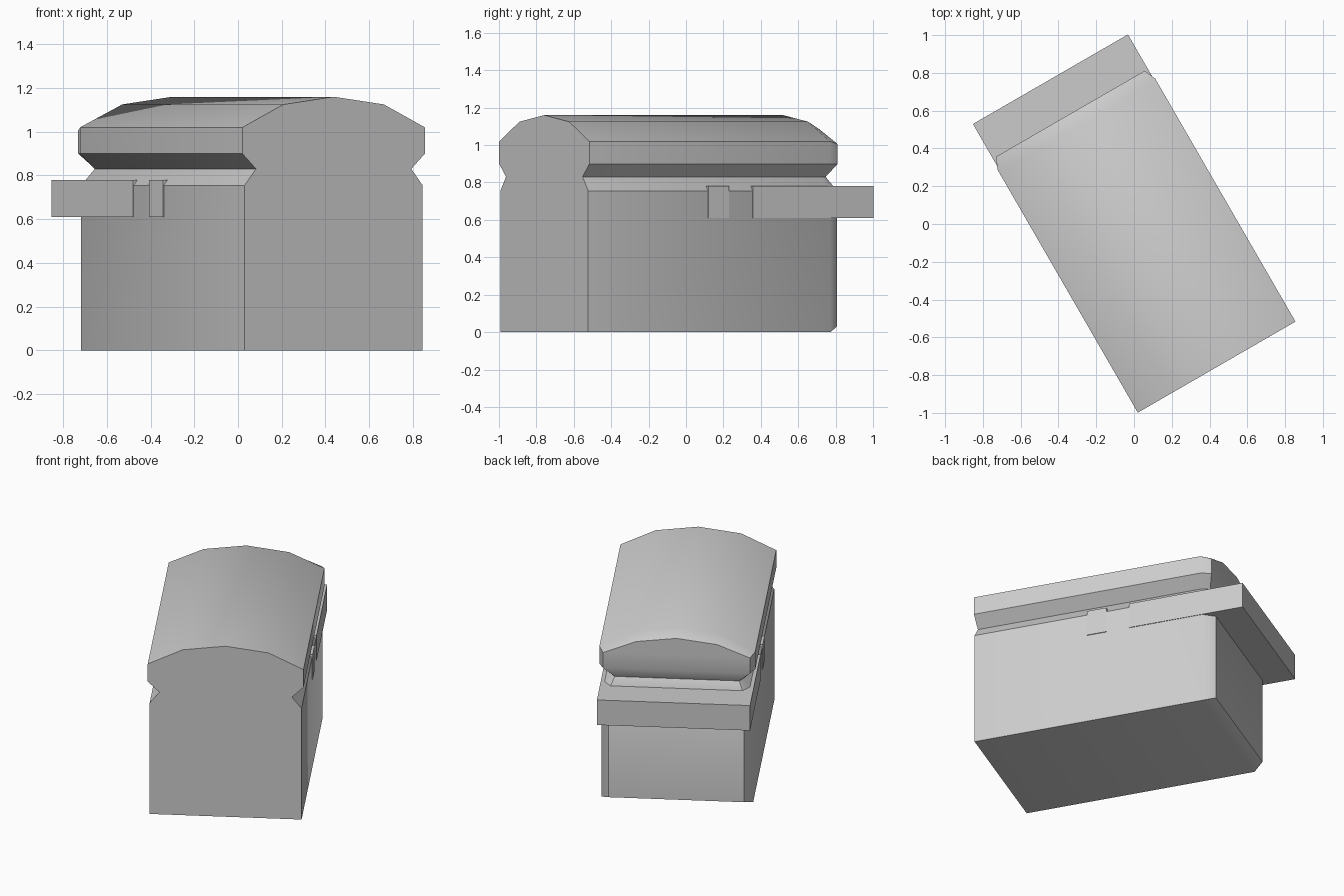
import bpy, bmesh, math

if "Cube" in bpy.data.objects:
    bpy.data.objects.remove(bpy.data.objects["Cube"])

TURN = math.radians(30)   # whole model is turned about z
FRONT, BACK = -0.875, 0.885


def finish(name, bm):
    bmesh.ops.recalc_face_normals(bm, faces=bm.faces[:])
    me = bpy.data.meshes.new(name)
    bm.to_mesh(me)
    bm.free()
    ob = bpy.data.objects.new(name, me)
    ob.rotation_euler.z = TURN
    bpy.context.collection.objects.link(ob)
    return ob


def ring(bm, half):
    """Closed loop from right-half points (x, y, z), last point on the centre."""
    pts = half + [(-x, y, z) for x, y, z in reversed(half[:-1])]
    return [bm.verts.new(p) for p in pts]


def box(name, w, y0, y1, z0, z1):
    bm = bmesh.new()
    bmesh.ops.create_cube(bm, size=1)
    for v in bm.verts:
        v.co = (v.co.x * 2 * w, y0 + (v.co.y + .5) * (y1 - y0),
                z0 + (v.co.z + .5) * (z1 - z0))
    return finish(name, bm)


# Chest: front section, last full section, and the inset rear end
section = [(.47, 0), (.47, .755), (.41, .83), (.482, .90),
           (.482, 1.02), (.265, 1.125), (0, 1.16)]
shoulder_y = [.62, .62, .60, .61, .61, .60, .60]
rear = [(.42, .69, .03), (.42, .69, .755), (.385, .64, .83), (.455, .674, .90),
        (.455, .674, 1.005), (.25, .674, 1.088), (0, .674, 1.12)]

bm = bmesh.new()
loops = [ring(bm, [(x, FRONT, z) for x, z in section]),
         ring(bm, [(x, y, z) for (x, z), y in zip(section, shoulder_y)]),
         ring(bm, rear)]
n = len(loops[0])
for a, b in zip(loops, loops[1:]):
    for i in range(n):
        j = (i + 1) % n
        bm.faces.new((a[i], a[j], b[j], b[i]))

# Front and rear caps, in horizontal rows
for lp in (loops[0], loops[2]):
    for i in range(4):
        bm.faces.new((lp[i], lp[i + 1], lp[n - 2 - i], lp[n - 1 - i]))
    bm.faces.new(lp[4:n - 4])
chest = finish("chest_body", bm)

bpy.context.view_layer.objects.active = chest
chest.select_set(True)
bpy.ops.object.shade_smooth_by_angle(angle=math.radians(38))

# Rear ledge plate running into the body sides
box("rear_ledge", .474, .14, BACK, .61, .78)

# Small catch on both sides
box("side_catch", .475, -.135, -.008, .61, .78)
